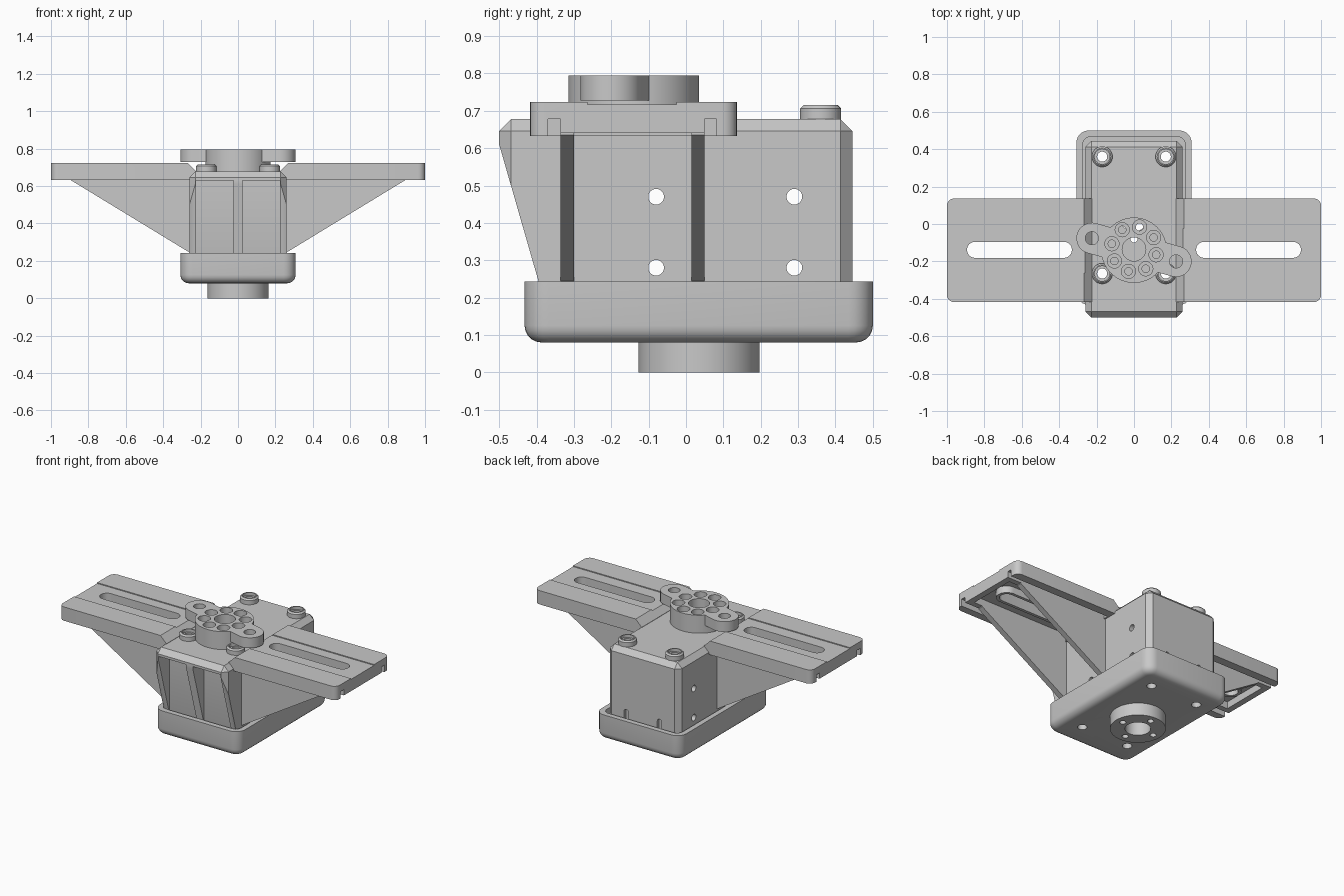
import bpy, bmesh
from math import sin, cos, pi, radians

cube = bpy.data.objects.get("Cube")
if cube:
    bpy.data.objects.remove(cube, do_unlink=True)

grey = bpy.data.materials.new("plain grey")
grey.use_nodes = True
grey.diffuse_color = (0.58, 0.58, 0.58, 1)
grey.node_tree.nodes["Principled BSDF"].inputs["Base Color"].default_value = grey.diffuse_color


def finish(name, bm):
    bmesh.ops.recalc_face_normals(bm, faces=bm.faces)
    mesh = bpy.data.meshes.new(name)
    bm.to_mesh(mesh)
    bm.free()
    obj = bpy.data.objects.new(name, mesh)
    mesh.materials.append(grey)
    bpy.context.scene.collection.objects.link(obj)
    return obj


def prism(name, points, lo, hi, axis="z"):
    """Extrude an outline: xy along z, yz along x, or xz along y."""
    place = {"z": lambda a, b, h: (a, b, h),
             "x": lambda a, b, h: (h, a, b),
             "y": lambda a, b, h: (a, h, b)}[axis]
    bm = bmesh.new()
    rings = [[bm.verts.new(place(a, b, h)) for a, b in points] for h in (lo, hi)]
    for ring in rings:
        bm.faces.new(ring)
    n = len(points)
    for i in range(n):
        j = (i + 1) % n
        bm.faces.new((rings[0][i], rings[0][j], rings[1][j], rings[1][i]))
    return finish(name, bm)


def box(name, x, y, z):
    return prism(name, [(x[0], y[0]), (x[1], y[0]), (x[1], y[1]), (x[0], y[1])], *z)


def arc(cx, cy, r, start=0, end=2 * pi, n=32, closed=True):
    steps = n if closed else n - 1
    return [(cx + r * cos(start + (end - start) * i / steps),
             cy + r * sin(start + (end - start) * i / steps)) for i in range(n)]


def disc(name, cx, cy, r, lo, hi, axis="z", n=32):
    return prism(name, arc(cx, cy, r, n=n), lo, hi, axis)


def capsule(name, a, b, r, lo, hi, turn=0, axis="z"):
    ends = arc(*b, r, turn - pi / 2, turn + pi / 2, 16, False)
    ends += arc(*a, r, turn + pi / 2, turn + 1.5 * pi, 16, False)
    return prism(name, ends, lo, hi, axis)


def apply(obj, mod):
    bpy.context.view_layer.objects.active = obj
    bpy.ops.object.modifier_apply(modifier=mod.name)


def combine(obj, tools, operation="DIFFERENCE"):
    for tool in tools:
        mod = obj.modifiers.new("bool", "BOOLEAN")
        mod.operation, mod.solver, mod.object = operation, "EXACT", tool
        apply(obj, mod)
        bpy.data.objects.remove(tool, do_unlink=True)


def bevel(obj, pick, width, segments):
    bm = bmesh.new()
    bm.from_mesh(obj.data)
    edges = [e for e in bm.edges if pick(*(v.co for v in e.verts))]
    bmesh.ops.bevel(bm, geom=edges, offset=width, segments=segments, profile=0.5, affect="EDGES")
    bm.to_mesh(obj.data)
    bm.free()


def upright(a, b):
    return abs(a.z - b.z) > 0.01


SCREWS = [(x, y) for x in (-0.17, 0.17) for y in (-0.265, 0.36)]
SIDES = (-1, 1)

# Main housing: chamfered box with an undercut, ribbed front
body = box("housing", (-0.26, 0.26), (-0.5, 0.445), (0.13, 0.678))
bevel(body, lambda a, b: max(a.z, b.z) > 0.5, 0.032, 1)
combine(body, [
    prism("undercut", [(-0.7, 0.61), (-0.5, 0.61), (-0.362, 0.13), (-0.362, 0.05), (-0.7, 0.05)],
          -0.5, 0.5, "x"),
    box("cavity", (-0.22, 0.22), (-0.35, 0.405), (0.05, 0.63)),
    disc("hub_opening", 0, -0.135, 0.15, 0.5, 0.8)])
for s in SIDES:
    xs = sorted((s * 0.025, s * 0.225))
    combine(body, [
        box("front_recess", xs, (-0.7, -0.385), (0.05, 0.63)),
        capsule("back_notch", (s * 0.12, 0.05), (s * 0.12, 0.275), 0.016, 0.425, 0.5, pi / 2, "y")])
for y in (-0.08, 0.29):
    for z in (0.28, 0.47):
        combine(body, [disc("side_hole", y, z, 0.021, -0.5, 0.5, "x", 24)])
for x, y in SCREWS:
    combine(body, [disc("screw_bore", x, y, 0.027, 0.05, 0.8, n=24)])

# Bottom tray with rounded corners and underside
tray = box("bottom_tray", (-0.308, 0.308), (-0.432, 0.5), (0.08, 0.243))
bevel(tray, upright, 0.065, 6)
bevel(tray, lambda a, b: max(a.z, b.z) < 0.09, 0.045, 5)
inner = box("tray_cavity", (-0.274, 0.274), (-0.398, 0.466), (0.13, 0.4))
bevel(inner, upright, 0.04, 6)
combine(tray, [inner])

# Round boss under the tray
boss = disc("bottom_boss", 0, 0.035, 0.162, 0, 0.1, n=64)
for part in (tray, boss):
    combine(part, [disc("boss_bore", 0, 0.035, 0.075, -0.1, 0.2)])
    for x, y in arc(0, 0.035, 0.115, n=4):
        combine(part, [disc("boss_hole", x, y, 0.019, -0.1, 0.2, n=20)])
for x, y in SCREWS:
    combine(tray, [disc("tray_hole", x, y, 0.028, 0, 0.2, n=24)])

# Side wing: plate with slot, top channel and underside grooves
corners = arc(0.962, -0.379, 0.038, -pi / 2, 0, 7, False) + arc(0.962, 0.098, 0.038, 0, pi / 2, 7, False)
plate = prism("wing_plates", [(0.225, -0.417)] + corners + [(0.225, 0.136)], 0.633, 0.723)
combine(plate, [
    prism("inner_chamfer", [(0.2, 0.655), (0.275, 0.73), (0.275, 0.8), (0.2, 0.8)], -0.6, 0.4, "y"),
    box("top_channel", (0.1, 1.1), (-0.263, -0.025), (0.717, 0.8)),
    box("under_step", (0.27, 1.1), (-0.336, 0.05), (0.5, 0.64)),
    box("groove_front", (0.27, 1.1), (-0.369, -0.336), (0.5, 0.678)),
    box("groove_back", (0.27, 1.1), (0.05, 0.081), (0.5, 0.678)),
    box("under_recess", (0.27, 0.96), (-0.3, 0.015), (0.5, 0.685))])
combine(plate, [capsule("slot_rim", (0.375, -0.138), (0.85, -0.138), 0.062, 0.641, 0.705)], "UNION")
combine(plate, [capsule("slot", (0.375, -0.138), (0.85, -0.138), 0.043, 0.5, 0.8)])

# Triangular braces beneath the wings
triangle = [(0.24, 0.235), (0.26, 0.245), (0.9, 0.635), (0.9, 0.66), (0.24, 0.66)]
braces = [prism("wing_brace_front", triangle, -0.336, -0.3, "y"),
          prism("wing_brace_back", triangle, 0.015, 0.05, "y")]
for part in [plate] + braces:
    apply(part, part.modifiers.new("mirror", "MIRROR"))

# Hub disc with two ears and a ring of counterbored holes
hub = disc("hub", 0, -0.14, 0.175, 0.67, 0.795, n=64)
tilt = radians(-15)
for s in SIDES:
    ear = (s * 0.225, -0.138 - s * 0.062)
    start = (0, -0.138)
    combine(hub, [capsule("ear", start, ear, 0.083, 0.728, 0.795, tilt + (pi if s < 0 else 0))], "UNION")
    combine(hub, [disc("ear_hole", *ear, 0.035, 0.6, 0.9)])
combine(hub, [disc("hub_bore", 0, -0.135, 0.063, 0.6, 0.9)])
for x, y in arc(0, -0.135, 0.122, radians(31), radians(391), 8):
    combine(hub, [disc("counterbore", x, y, 0.038, 0.75, 0.9, n=24),
                  disc("hub_hole", x, y, 0.02, 0.6, 0.9, n=20)])

# Hollow screw collars on the top
for i, (x, y) in enumerate(SCREWS):
    collar = disc(f"screw_collar_{i + 1}", x, y, 0.055, 0.67, 0.715, n=36)
    bevel(collar, lambda a, b: min(a.z, b.z) > 0.7, 0.009, 1)
    combine(collar, [disc("collar_recess", x, y, 0.04, 0.695, 0.8, n=24),
                     disc("collar_bore", x, y, 0.027, 0.6, 0.8, n=24)])

# Smooth shading with sharp edges kept
parts = [o for o in bpy.context.scene.collection.objects if o.type == "MESH"
         and grey.name in o.data.materials]
for obj in bpy.context.view_layer.objects:
    obj.select_set(obj in parts)
bpy.context.view_layer.objects.active = body
bpy.ops.object.shade_smooth_by_angle(angle=radians(28))
